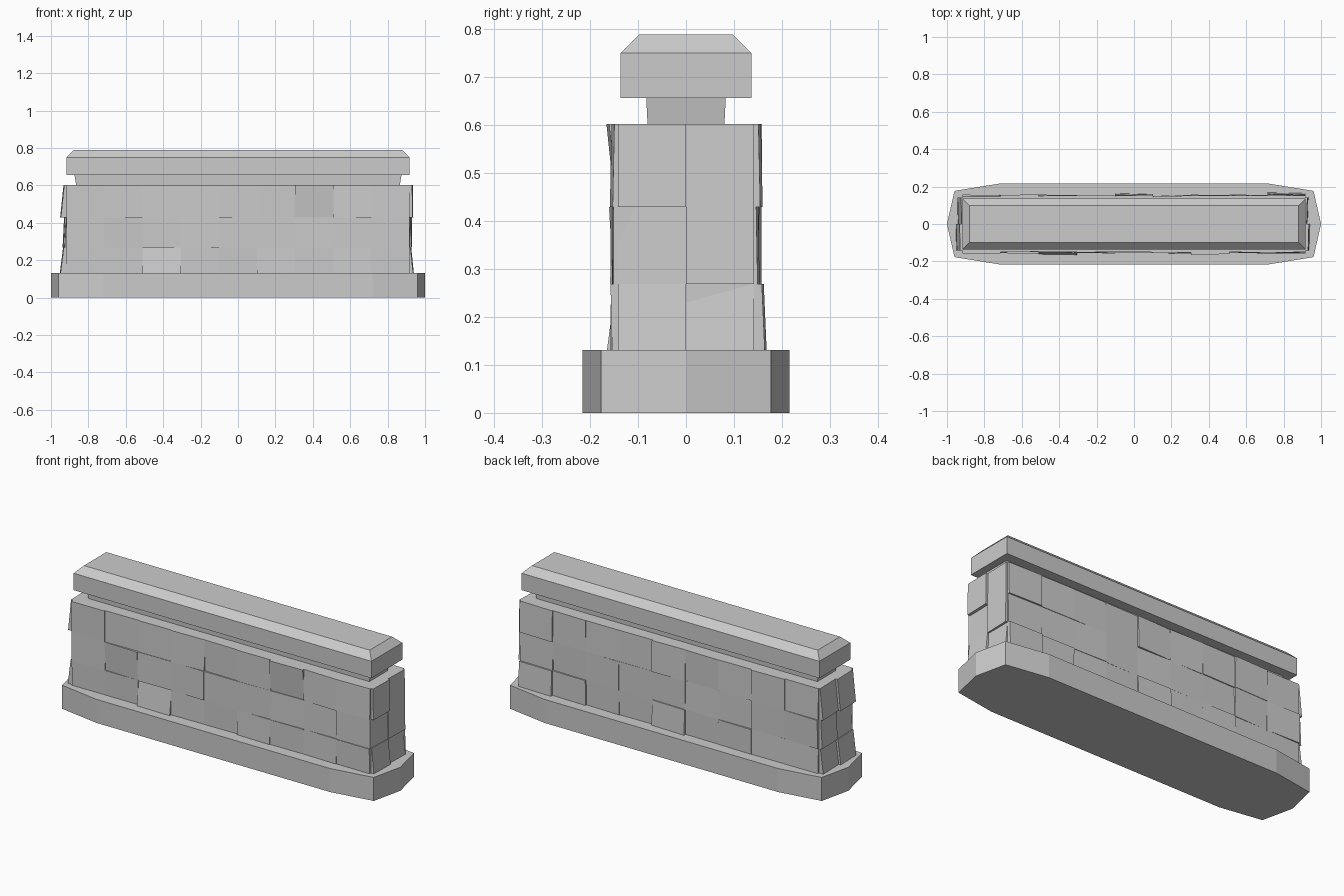
import bpy, bmesh, random

if "Cube" in bpy.data.objects:
    bpy.data.objects.remove(bpy.data.objects["Cube"])

random.seed(4)


def finish(name, bm):
    bmesh.ops.recalc_face_normals(bm, faces=bm.faces)
    me = bpy.data.meshes.new(name)
    bm.to_mesh(me)
    bm.free()
    ob = bpy.data.objects.new(name, me)
    bpy.context.collection.objects.link(ob)
    return ob


def loft(name, rings):
    bm = bmesh.new()
    rows = [[bm.verts.new(p) for p in r] for r in rings]
    n = len(rows[0])
    for a, b in zip(rows, rows[1:]):
        for i in range(n):
            j = (i + 1) % n
            bm.faces.new((a[i], a[j], b[j], b[i]))
    bm.faces.new(rows[0][::-1])
    bm.faces.new(rows[-1])
    return finish(name, bm)


def rect(x, y, z):
    return [(-x, -y, z), (x, -y, z), (x, y, z), (-x, y, z)]


# Plinth with faceted ends
half = [(1, 0), (.96, .177), (.72, .216)]
outline = half + [(-x, y) for x, y in half[::-1]]
outline += [(-.96, -.177), (-.72, -.216), (.72, -.216), (.96, -.177)]
loft("plinth", [[(x, y, z) for x, y in outline] for z in (0, .131)])

# Wall core, recessed neck and chamfered coping
rows = [.131, .269, .429, .602]
loft("wall_core", [rect(.918, .142, rows[0]), rect(.918, .142, rows[-1])])
loft("neck", [rect(.865, .080, .60), rect(.875, .083, .66)])
loft("coping", [rect(.917, .136, .656), rect(.917, .136, .75), rect(.88, .098, .788)])


def stone(bm, along, z0, z1, inner, depths, to_xyz):
    """Block whose outer face is tilted by its four corner depths."""
    corners = [(along[0], z0), (along[1], z0), (along[1], z1), (along[0], z1)]
    a = [bm.verts.new(to_xyz(u, inner, z)) for u, z in corners]
    b = [bm.verts.new(to_xyz(u, d, z)) for (u, z), d in zip(corners, depths)]
    bm.faces.new(a)
    bm.faces.new(b)
    for i in range(4):
        j = (i + 1) % 4
        bm.faces.new((a[i], a[j], b[j], b[i]))


def tilt(base, lean, skew):
    return [base + lean - skew, base + lean + skew, base - lean + skew, base - lean - skew]


# Long faces: nine stones per course; (column, course): (depth, lean)
special = {-1: {(6, 2): (.154, -.009), (2, 0): (.154, .009), (1, 1): (.153, -.005)},
           1: {(8, 0): (.163, .003), (4, 0): (.158, .003)}}
cols = [-.918 + i * .204 for i in range(10)]
for s, name in ((-1, "front_stones"), (1, "back_stones")):
    bm = bmesh.new()
    for r in range(3):
        for c in range(9):
            base = .152 + random.uniform(-.004, .004)
            lean = random.uniform(-.002, .002)
            base, lean = special[s].get((c, r), (base, lean))
            skew = random.uniform(-.003, .003)
            stone(bm, cols[c:c + 2], rows[r], rows[r + 1], .13,
                  tilt(base, lean, skew), lambda u, d, z: (u, s * d, z))
    finish(name, bm)

# Short ends: two stones per course
ends = {-1: [(.942, .009), (.932, .004), (.940, .009)],
        1: [(.931, .007), (.928, .001), (.934, .001)]}
for s, name in ((-1, "left_stones"), (1, "right_stones")):
    bm = bmesh.new()
    for r, (base, lean) in enumerate(ends[s]):
        for i, span in enumerate(((-.142, 0), (0, .142))):
            back = .008 if (i + r) % 2 else 0
            stone(bm, span, rows[r], rows[r + 1], .90,
                  tilt(base - back, lean, .002), lambda u, d, z: (s * d, u, z))
    finish(name, bm)
